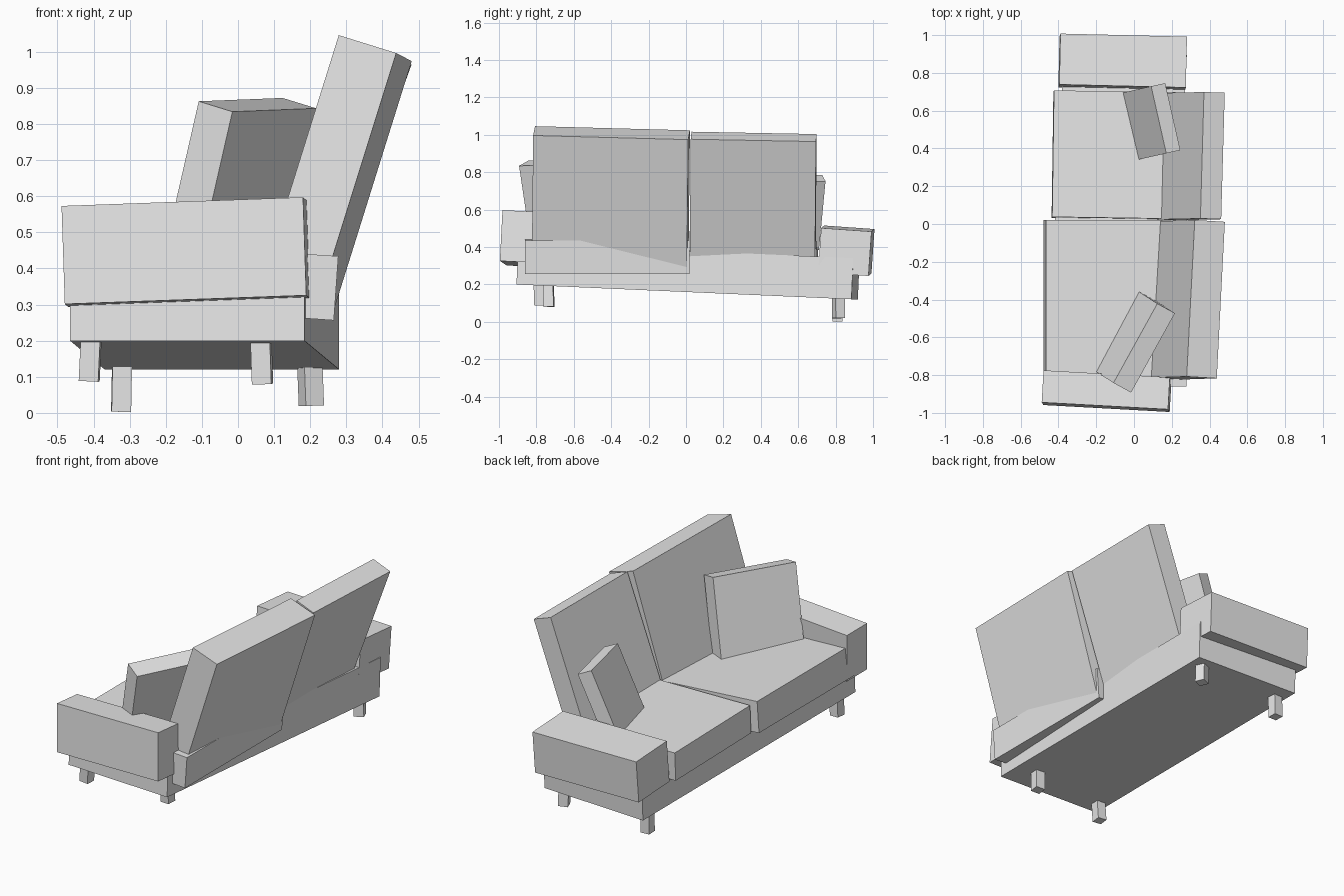
import bpy
from mathutils import Euler

cube = bpy.data.objects.get("Cube")
if cube:
    bpy.data.objects.remove(cube, do_unlink=True)

# Single plain fabric colour
grey = bpy.data.materials.new("light_grey")
grey.use_nodes = True
grey.diffuse_color = (0.8, 0.8, 0.8, 1)
grey.node_tree.nodes["Principled BSDF"].inputs["Base Color"].default_value = (0.8, 0.8, 0.8, 1)


def box(name, centre, size, rot=(0, 0, 0)):
    """Flat-shaded box, sized along its own axes, turned by rot in radians."""
    bpy.ops.mesh.primitive_cube_add(size=1, location=centre, rotation=rot)
    ob = bpy.context.object
    ob.name = ob.data.name = name
    ob.scale = size
    ob.data.materials.append(grey)
    bpy.ops.object.transform_apply(location=False, rotation=False, scale=True)
    return ob


def leaning(name, top, size, rot):
    """Box placed by the centre of its top face, for backs and pillows."""
    up = Euler(rot).to_matrix().col[2]
    centre = [t - u * size[2] / 2 for t, u in zip(top, up)]
    return box(name, centre, size, rot)


# Sloping base frame
box("base_frame", (-0.0925, 0.011, 0.27), (0.65, 1.795, 0.22), (-0.044, 0, -0.053))

# Armrests
box("right_armrest", (-0.145, -0.885, 0.445), (0.67, 0.17, 0.272), (-0.05, -0.036, -0.055))
box("left_armrest", (-0.06, 0.857, 0.38), (0.67, 0.27, 0.238), (-0.07, 0.02, -0.024))

# Seat cushions
box("right_seat_cushion", (-0.1, -0.42, 0.371), (0.745, 0.88, 0.178), (0, 0.07, 0))
box("left_seat_cushion", (-0.1, 0.365, 0.365), (0.66, 0.67, 0.16), (-0.03, 0.02, -0.015))

# Back cushions
leaning("right_back_cushion", (0.38, -0.398, 1.01), (0.167, 0.83, 0.73), (-0.028, 0.302, -0.06))
leaning("left_back_cushion", (0.416, 0.362, 0.99), (0.117, 0.67, 0.67), (-0.02, 0.349, -0.035))

# Loose pillows
leaning("right_pillow", (0.054, -0.657, 0.853), (0.11, 0.48, 0.45), (0.02, 0.265, -0.5))
leaning("left_pillow", (0.168, 0.56, 0.768), (0.083, 0.364, 0.4), (0, 0.41, 0.222))

# Legs: name, x, y, foot height, turn
for name, x, y, foot, rot in (
    ("right_front_leg", -0.408, -0.785, 0.088, (0.03, 0.05, -0.08)),
    ("right_back_leg", 0.065, -0.735, 0.08, (0.04, -0.03, -0.1)),
    ("left_front_leg", -0.322, 0.81, 0.003, (0, 0.02, 0.03)),
    ("left_back_leg", 0.2, 0.815, 0.02, (0, -0.04, 0.38)),
):
    top = foot + 0.17
    box(name, (x, y, (foot + top) / 2), (0.054, 0.054, top - foot), rot)
